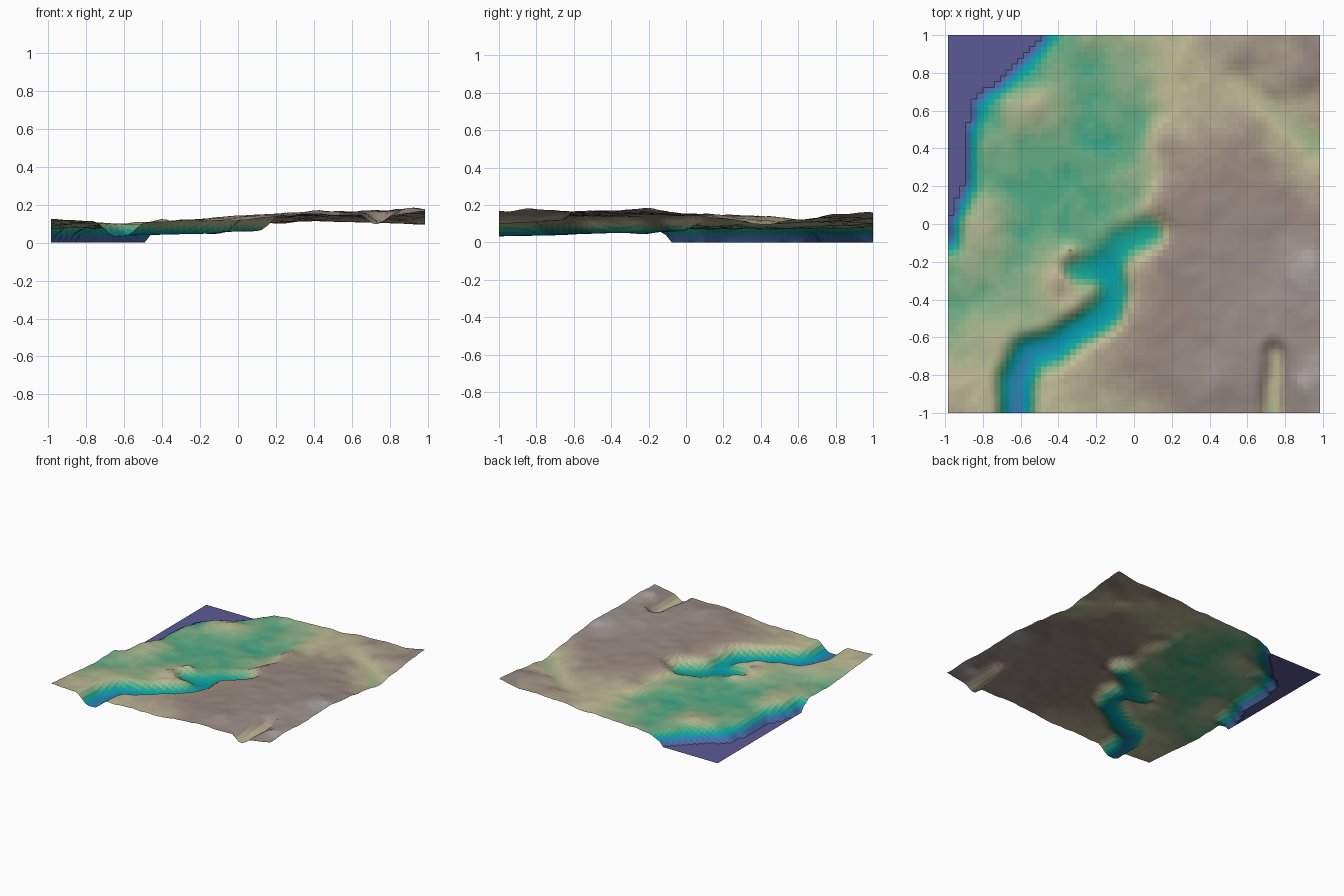
import bpy, math
from mathutils import Vector, noise

if "Cube" in bpy.data.objects:
    bpy.data.objects.remove(bpy.data.objects["Cube"])

HX, HY, NX, NY = 0.985, 1.0, 64, 65

# Broad land heights (thousandths), rows from back (y=1) to front (y=-1), 0.2 apart
BASE = [
    [70, 70, 70, 76, 90, 100, 105, 118, 130, 132, 160],
    [70, 70, 72, 80, 78, 92, 106, 118, 125, 130, 148],
    [70, 70, 96, 88, 74, 77, 108, 114, 125, 118, 120],
    [75, 84, 80, 75, 71, 80, 130, 138, 136, 120, 104],
    [85, 76, 73, 72, 73, 86, 138, 146, 146, 140, 130],
    [104, 106, 78, 75, 78, 100, 146, 151, 151, 150, 150],
    [80, 92, 82, 98, 82, 125, 150, 151, 155, 166, 166],
    [74, 85, 92, 104, 100, 125, 146, 151, 161, 170, 166],
    [90, 100, 102, 108, 122, 142, 146, 157, 166, 166, 166],
    [108, 106, 100, 112, 124, 137, 150, 166, 158, 150, 172],
    [122, 116, 105, 108, 116, 114, 136, 148, 146, 145, 166],
]
COAST = [(-0.46, 1.02), (-0.52, 0.92), (-0.68, 0.76), (-0.82, 0.67), (-0.87, 0.5),
         (-0.89, 0.2), (-0.955, 0.03), (-0.97, -0.1), (-1.05, -0.11)]
# Carved channels: path, floor height at start and end, flat half width, bank width
RIVER = [(-0.63, -1), (-0.62, -0.83), (-0.56, -0.69), (-0.42, -0.65), (-0.3, -0.57),
         (-0.14, -0.46), (-0.1, -0.35), (-0.13, -0.22), (-0.05, -0.1), (0.08, -0.04)]
CHANNELS = [
    (RIVER, 0.032, 0.06, 0.025, 0.12),
    ([(-0.3, -0.24), (-0.15, -0.24)], 0.062, 0.045, 0.02, 0.09),
    ([(0.73, -1), (0.74, -0.68)], 0.098, 0.115, 0.01, 0.08),
    ([(0.5, 0.75), (0.8, 0.56), (0.97, 0.43)], 0.11, 0.095, 0.01, 0.1),
]
# Small knolls: x, y, height, radius
KNOLLS = [(-0.34, -0.15, 0.035, 0.04), (-0.39, -0.31, 0.022, 0.06), (-0.32, -0.46, 0.02, 0.06),
          (0.9, -0.22, 0.016, 0.1), (0.9, -0.85, 0.016, 0.07), (0.9, 0.78, 0.018, 0.08),
          (0.58, 0.88, 0.018, 0.06), (-0.5, 0.66, 0.014, 0.08)]
# Colour by height (sRGB)
RAMP = [(0.0, (92, 90, 148)), (0.03, (62, 120, 180)), (0.045, (10, 155, 175)),
        (0.06, (30, 165, 145)), (0.075, (95, 172, 132)), (0.09, (150, 180, 138)),
        (0.108, (192, 187, 150)), (0.125, (172, 160, 138)), (0.145, (150, 134, 126)),
        (0.165, (155, 143, 138)), (0.19, (184, 182, 184))]


def smooth(t):
    t = min(max(t, 0), 1)
    return t * t * (3 - 2 * t)


def near(path, x, y):
    """Distance to a path and the fraction along it."""
    best = (9, 0)
    p = Vector((x, y))
    for i, (a, b) in enumerate(zip(path, path[1:])):
        a, d = Vector(a), Vector(b) - Vector(a)
        t = min(max((p - a).dot(d) / d.length_squared, 0), 1)
        best = min(best, ((p - a - d * t).length, (i + t) / (len(path) - 1)))
    return best


def in_sea(x, y):
    for (xa, ya), (xb, yb) in zip(COAST, COAST[1:]):
        if yb <= y <= ya:
            return x < xa + (xb - xa) * (ya - y) / (ya - yb)
    return False


def base(x, y):
    u, v = (x + 1) * 5, (1 - y) * 5
    i, j = min(int(u), 9), min(int(v), 9)
    s, t = smooth(u - i), smooth(v - j)
    top = BASE[j][i] * (1 - s) + BASE[j][i + 1] * s
    low = BASE[j + 1][i] * (1 - s) + BASE[j + 1][i + 1] * s
    return (top * (1 - t) + low * t) / 1000


def height(x, y):
    if in_sea(x, y):
        return 0.0
    # wobble the lookup so that slopes look eroded
    q = Vector((x, y, 0.3))
    w = noise.noise_vector(q * 5) * 0.05
    h = base(min(max(x + w.x, -1), 1), min(max(y + w.y, -1), 1))
    h += 0.008 * noise.noise(q * 6) + 0.006 * noise.noise(q * 13) + 0.002 * noise.noise(q * 27)
    for kx, ky, amp, r in KNOLLS:
        h += amp * math.exp(-((x - kx) ** 2 + (y - ky) ** 2) / (r * r))
    for path, z0, z1, width, bank in CHANNELS:
        d, f = near(path, x + w.x * 0.3, y + w.y * 0.3)
        floor = z0 + (z1 - z0) * f
        h = min(h, floor + (h - floor) * smooth((d - width) / bank))
    # beach falls toward the coast
    d = near(COAST, x, y)[0]
    return 0.034 + (h - 0.034) * smooth((d + 0.015) / 0.11)


def ramp_material(z):
    for (za, a), (zb, b) in zip(RAMP, RAMP[1:]):
        if z <= zb:
            break
    t = min(max((z - za) / (zb - za), 0), 1)
    rgb = [((p + (q - p) * t) / 255) ** 2.2 for p, q in zip(a, b)]
    m = bpy.data.materials.new("height_%03d" % round(z * 1000))
    m.diffuse_color = (*rgb, 1)
    m.use_nodes = True
    m.node_tree.nodes["Principled BSDF"].inputs["Base Color"].default_value = m.diffuse_color
    return m


def sheet(name, faces, band):
    """Mesh from grid cells, coloured in bands of mean height."""
    used = {k: n for n, k in enumerate(sorted({k for f in faces for k in f}))}
    me = bpy.data.meshes.new(name)
    me.from_pydata([points[k] for k in used], [], [[used[k] for k in f] for f in faces])
    slots = {}
    for p in me.polygons:
        b = round(sum(me.vertices[i].co.z for i in p.vertices) / len(p.vertices) / band)
        if b not in slots:
            slots[b] = len(slots)
            me.materials.append(ramp_material(b * band))
        p.material_index = slots[b]
    ob = bpy.data.objects.new(name, me)
    bpy.context.collection.objects.link(ob)
    bpy.ops.object.select_all(action='DESELECT')
    ob.select_set(True)
    bpy.context.view_layer.objects.active = ob
    bpy.ops.object.shade_smooth_by_angle(angle=math.radians(40))


points = []
for j in range(NY + 1):
    for i in range(NX + 1):
        x, y = -HX + 2 * HX * i / NX, -HY + 2 * HY * j / NY
        points.append((x, y, height(x, y)))

land, sea = [], []
for j in range(NY):
    for i in range(NX):
        k = j * (NX + 1) + i
        f = (k, k + 1, k + NX + 2, k + NX + 1)
        (land if any(points[n][2] > 0 for n in f) else sea).append(f)

sheet("land", land, 0.004)
sheet("sea", sea, 0.004)
